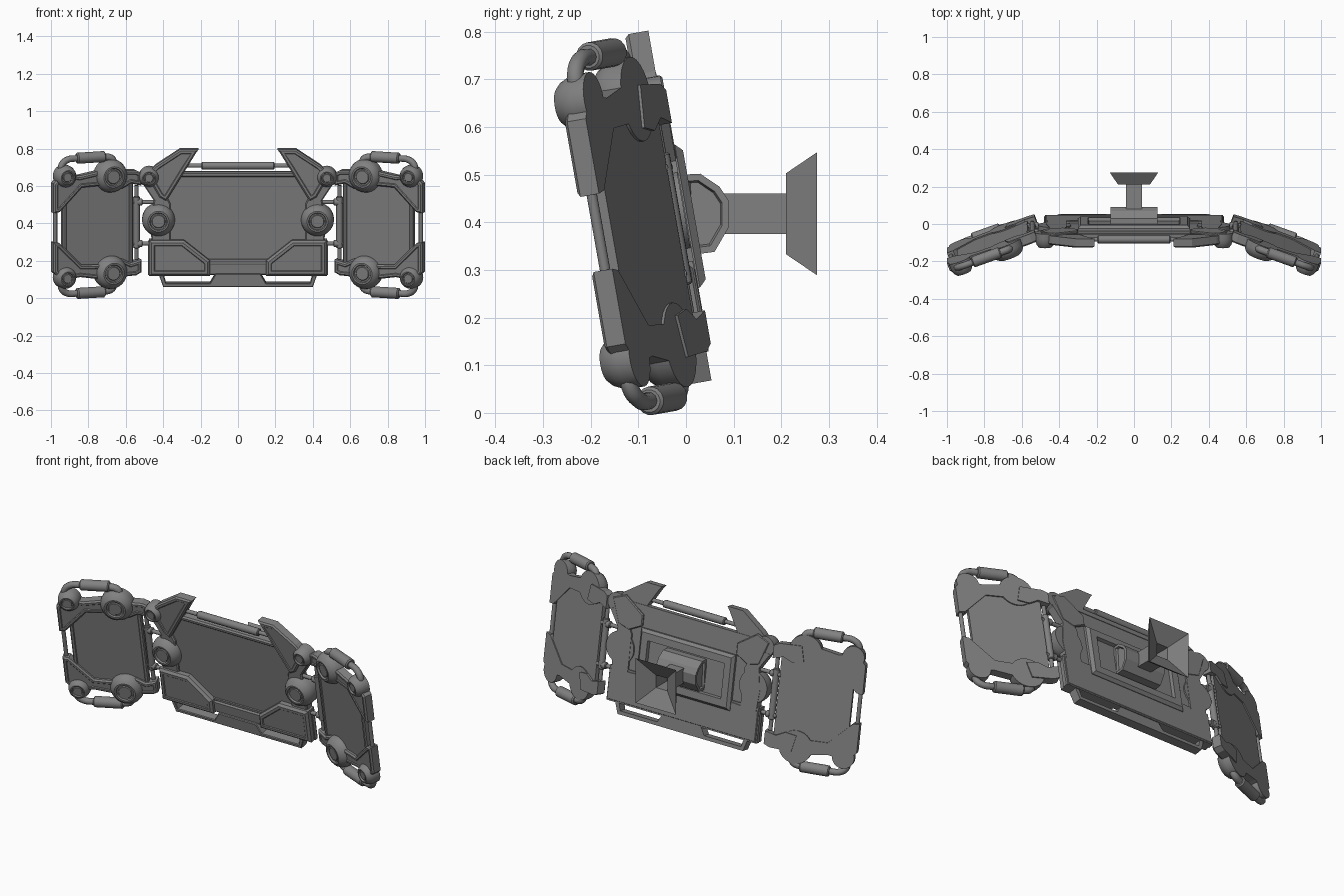
import bpy, bmesh, math
from mathutils import Matrix, Vector

if "Cube" in bpy.data.objects:
    bpy.data.objects.remove(bpy.data.objects["Cube"])

grey = bpy.data.materials.new("mid grey metal")
grey.use_nodes = True
grey.diffuse_color = (0.22, 0.22, 0.22, 1)
grey.node_tree.nodes["Principled BSDF"].inputs["Base Color"].default_value = (0.22, 0.22, 0.22, 1)


def finish(bm, name, mat, smooth=False):
    bm.transform(mat)
    bmesh.ops.recalc_face_normals(bm, faces=bm.faces)
    mesh = bpy.data.meshes.new(name)
    bm.to_mesh(mesh)
    bm.free()
    mesh.materials.append(grey)
    ob = bpy.data.objects.new(name, mesh)
    bpy.context.collection.objects.link(ob)
    if smooth:
        bpy.ops.object.select_all(action='DESELECT')
        ob.select_set(True)
        bpy.context.view_layer.objects.active = ob
        bpy.ops.object.shade_smooth_by_angle(angle=math.radians(35))
    return ob


def plate(name, mat, pts, y0, y1, chamfer=0.0, rim=0.0, recess=0.004):
    """Outline in x-z, shown face at y0, other face at y1."""
    bm = bmesh.new()
    edge = y0 + math.copysign(chamfer, y1 - y0)
    a = [bm.verts.new((x, edge, z)) for x, z in pts]
    b = [bm.verts.new((x, y1, z)) for x, z in pts]
    shown = bm.faces.new(a)
    bm.faces.new(b[::-1])
    for i in range(len(a)):
        j = (i + 1) % len(a)
        bm.faces.new((a[i], b[i], b[j], a[j]))
    bmesh.ops.recalc_face_normals(bm, faces=bm.faces)
    if chamfer:
        bmesh.ops.inset_region(bm, faces=[shown], thickness=chamfer, depth=chamfer, use_even_offset=True)
    if rim:
        bmesh.ops.inset_region(bm, faces=[shown], thickness=rim, depth=0, use_even_offset=True)
        bmesh.ops.inset_region(bm, faces=[shown], thickness=0.004, depth=-recess, use_even_offset=True)
    return finish(bm, name, mat)


def rect(x0, x1, z0, z1):
    return [(x0, z0), (x1, z0), (x1, z1), (x0, z1)]


def lathe(name, mat, profile, segs=28, phase=0.0, smooth=True):
    """Turn (radius, height) points about z."""
    bm = bmesh.new()
    rings = []
    for r, h in profile:
        rings.append([bm.verts.new((r * math.cos(phase + i * math.tau / segs),
                                    r * math.sin(phase + i * math.tau / segs), h)) for i in range(segs)])
    for p, q in zip(rings, rings[1:]):
        for i in range(segs):
            j = (i + 1) % segs
            bm.faces.new((p[i], p[j], q[j], q[i]))
    bm.faces.new(rings[0])
    bm.faces.new(rings[-1])
    return finish(bm, name, mat, smooth)


def aim(p, d):
    return Matrix.Translation(p) @ Vector(d).to_track_quat('Z', 'Y').to_matrix().to_4x4()


def rod(name, mat, p, q, r, cap=0.0):
    p, q = Vector(p), Vector(q)
    n = (q - p).length
    prof = [(r - cap, 0), (r, cap), (r, n - cap), (r - cap, n)] if cap else [(r, 0), (r, n)]
    lathe(name, mat @ aim(p, q - p), prof, 16)


def knob(name, mat, x, z, r, depth=0.08):
    prof = [(r, 0), (r, depth * 0.4), (r * 0.95, depth * 0.62), (r * 0.82, depth * 0.85), (r * 0.64, depth),
            (r * 0.54, depth), (r * 0.5, depth * 0.88), (r * 0.42, depth * 0.88), (r * 0.38, depth * 0.94)]
    lathe(name, mat @ aim((x, 0, z), (0, -1, 0)), prof)


def pipe(name, mat, pts, r):
    cu = bpy.data.curves.new(name, 'CURVE')
    cu.dimensions = '3D'
    cu.bevel_depth, cu.bevel_resolution, cu.use_fill_caps = r, 3, True
    sp = cu.splines.new('BEZIER')
    sp.bezier_points.add(len(pts) - 1)
    for bp, p in zip(sp.bezier_points, pts):
        bp.co = p
        bp.handle_left_type = bp.handle_right_type = 'AUTO'
    cu.transform(mat)
    cu.materials.append(grey)
    bpy.context.collection.objects.link(bpy.data.objects.new(name, cu))


def up(pts):
    """Standing heights to heights on the tilted panel."""
    return [(x, (z - 0.391) / 0.985) for x, z in pts]


def scale(x, z):
    return Matrix.Diagonal((x, 1, z, 1))


tilt = Matrix.Translation((0, 0, 0.4)) @ Matrix.Rotation(math.radians(10), 4, 'X')
wing = Matrix.Translation((0.765, -0.084, 0.011)) @ Matrix.Rotation(math.radians(-20), 4, 'Z')

# Centre screen, its top rail and the lower back plate
plate("centre_screen", tilt, up(rect(-0.41, 0.41, 0.185, 0.67)), -0.035, -0.008, 0.006, 0.012)
plate("top_rail", tilt, up(rect(-0.39, 0.39, 0.645, 0.672)), -0.045, -0.005, 0.008)
plate("lower_back_plate", tilt, up([(-0.48, 0.12), (0.48, 0.12), (0.48, 0.3), (0.3, 0.31), (-0.3, 0.31), (-0.48, 0.3)]),
      0.002, -0.03, 0.01)
plate("bottom_rail", tilt, up(rect(-0.16, 0.16, 0.12, 0.19)), -0.042, 0.0, 0.008)
rod("top_bar", tilt, (-0.195, -0.028, 0.318), (0.195, -0.028, 0.318), 0.021, 0.004)
rod("top_bar_core", tilt, (-0.33, -0.028, 0.318), (0.33, -0.028, 0.318), 0.011)

# Lower handle
plate("handle_bar", tilt, up([(-0.4, 0.06), (0.4, 0.06), (0.405, 0.08), (0.15, 0.08), (0.12, 0.13),
                              (-0.12, 0.13), (-0.15, 0.08), (-0.405, 0.08)]), -0.055, -0.005, 0.004)

# Rear frame, swivel joint, arm and flared wall mount
plate("rear_frame", tilt, rect(-0.3, 0.3, -0.14, 0.165), 0.02, -0.02, 0.015, 0.04, 0.018)
profile = [(-0.01, 0.5), (0.03, 0.502), (0.07, 0.475), (0.09, 0.445), (0.09, 0.39), (0.06, 0.338), (0.0, 0.33)]
quarter = Matrix.Rotation(math.radians(90), 4, 'Z')
for s in (1, -1):
    plate("swivel_joint", scale(s, 1) @ quarter, profile, -0.125, 0.0, 0, 0.014, 0.012)
root = math.sqrt(2)
mount = [(0.043, 0.05), (0.043, 0.21), (0.085, 0.21), (0.129, 0.275), (0.036, 0.222), (0.036, 0.12)]
lathe("arm_and_wall_mount", Matrix.Translation((0, 0, 0.418)) @ Matrix.Rotation(math.radians(-90), 4, 'X'),
      [(r * root, h) for r, h in mount], 4, math.pi / 4, False)

for s in (1, -1):
    m = tilt @ scale(s, 1)
    # Centre corner fins, side brackets, lower brackets and knobs
    plate("upper_fin", m, up([(0.21, 0.795), (0.31, 0.795), (0.44, 0.71), (0.49, 0.66), (0.42, 0.54), (0.385, 0.52),
                              (0.37, 0.54), (0.225, 0.775)]), -0.058, -0.008, 0.008, 0.012)
    plate("side_bracket", m, up([(0.51, 0.61), (0.45, 0.52), (0.47, 0.4), (0.46, 0.28), (0.36, 0.28), (0.36, 0.5),
                                 (0.42, 0.62)]), -0.045, 0.002, 0.006)
    plate("rear_chevron", m, up([(0.5, 0.67), (0.42, 0.7), (0.3, 0.62), (0.3, 0.56), (0.38, 0.52), (0.45, 0.54)]),
          0.004, -0.02, 0.005)
    plate("lower_bracket", m, up([(0.475, 0.12), (0.15, 0.12), (0.15, 0.2), (0.29, 0.31), (0.475, 0.31)]),
          -0.068, 0.0, 0.012, 0.014)
    plate("handle_end", m, up([(0.38, 0.06), (0.4, 0.06), (0.425, 0.13), (0.4, 0.13)]), -0.055, -0.005, 0.003)
    knob("upper_centre_knob", m, 0.475, 0.258, 0.055)
    knob("lower_centre_knob", m, 0.425, 0.024, 0.088, 0.085)

    # Hinges joining centre and wing
    for z in (0.12, -0.105):
        rod("hinge_pin", m, (0.43, -0.025, z), (0.575, -0.028, z), 0.011)
        rod("hinge_collar", m, (0.51, -0.026, z), (0.54, -0.026, z), 0.019, 0.004)

    # Wing screen and side rods
    w = m @ wing
    plate("wing_screen", w, rect(-0.205, 0.195, -0.262, 0.262), -0.035, -0.006, 0.006, 0.012)
    rod("wing_inner_rod", w, (-0.228, -0.022, -0.2), (-0.228, -0.022, 0.2), 0.011)
    rod("wing_inner_sleeve", w, (-0.228, -0.022, -0.14), (-0.228, -0.022, 0.14), 0.018, 0.004)
    rod("wing_outer_rod", w, (0.234, -0.022, -0.13), (0.234, -0.022, 0.13), 0.011)

    # Wing corners, top and bottom
    for t in (1, -1):
        c = w @ scale(1, t)
        plate("wing_outer_bracket", c, [(0.25, 0.08), (0.25, 0.24), (0.2, 0.29), (0.1, 0.275), (-0.05, 0.3),
                                        (-0.05, 0.215), (0.09, 0.21), (0.215, 0.085)], -0.05, 0.0, 0.008, 0.01)
        plate("wing_inner_bracket", c, [(-0.25, 0.2), (-0.25, 0.27), (-0.22, 0.285), (-0.1, 0.29), (-0.08, 0.2),
                                        (-0.14, 0.19), (-0.19, 0.215)], -0.048, 0.006, 0.008, 0.01)
        knob("big_wing_knob", c, -0.08, 0.262, 0.09)
        knob("small_wing_knob", c, 0.18, 0.275, 0.06, 0.075)
        rod("wing_tube", c, (-0.048, -0.02, 0.367), (0.112, -0.02, 0.367), 0.03, 0.006)
        pipe("wing_pipe", c, [(-0.1, -0.025, 0.31), (-0.09, -0.022, 0.35), (-0.04, -0.02, 0.367)], 0.02)
        pipe("wing_pipe", c, [(0.1, -0.02, 0.367), (0.17, -0.022, 0.36), (0.2, -0.025, 0.33),
                              (0.195, -0.025, 0.29)], 0.018)
